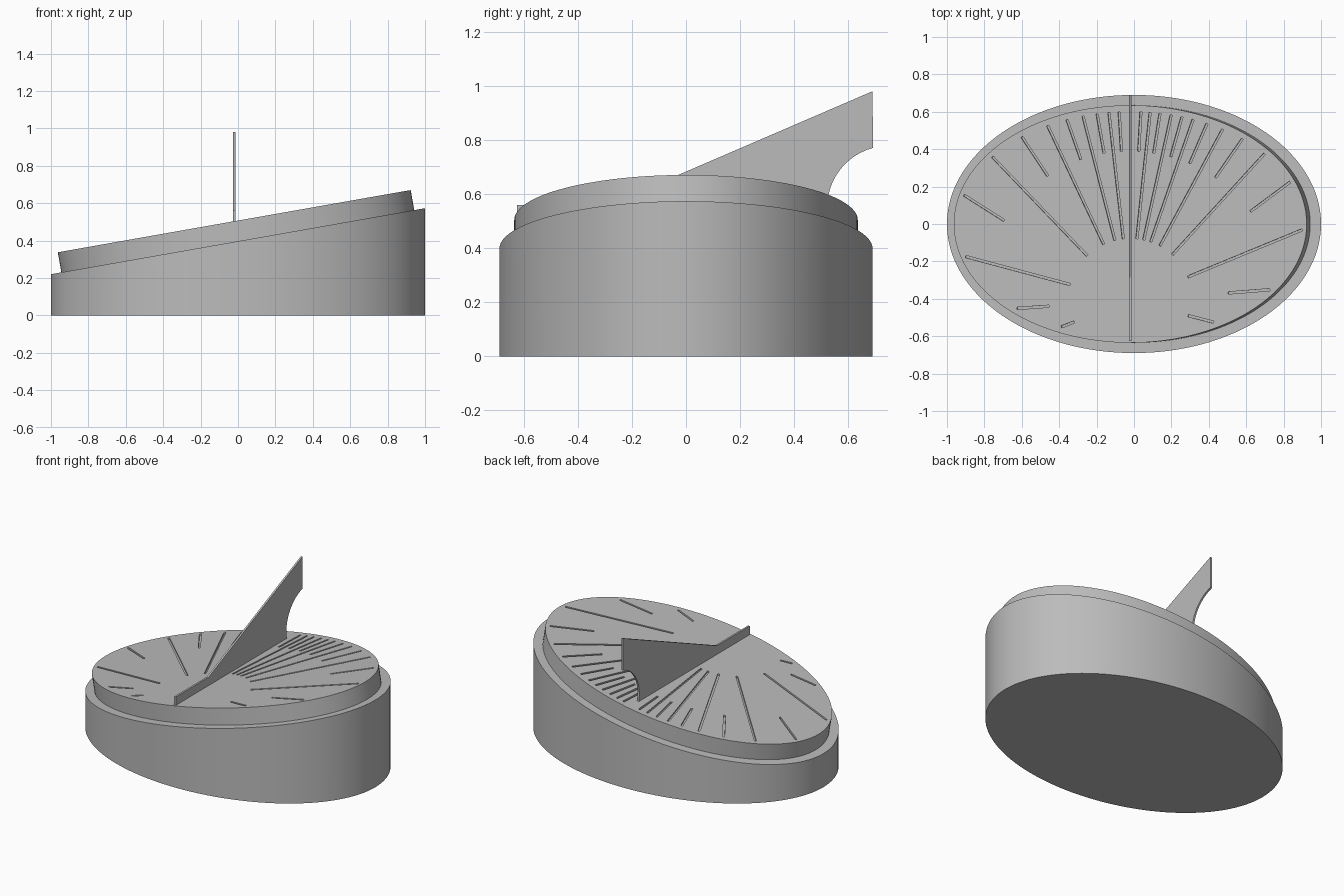
import bpy, bmesh
from math import sin, cos, tan, pi, radians, sqrt
from mathutils import Matrix, Vector

if "Cube" in bpy.data.objects:
    bpy.data.objects.remove(bpy.data.objects["Cube"])

TILT = radians(10)
SIDES = 128

stone = bpy.data.materials.new("stone grey")
stone.use_nodes = True
grey = (0.5, 0.5, 0.5, 1)
stone.diffuse_color = grey
stone.node_tree.nodes["Principled BSDF"].inputs["Base Color"].default_value = grey


def prism(bm, bottom, top):
    """Close two matching rings of points into a solid."""
    low = [bm.verts.new(p) for p in bottom]
    high = [bm.verts.new(p) for p in top]
    bm.faces.new(low[::-1])
    bm.faces.new(high)
    for i in range(len(low)):
        j = (i + 1) % len(low)
        bm.faces.new((low[i], low[j], high[j], high[i]))


def make(name, bm):
    bmesh.ops.recalc_face_normals(bm, faces=bm.faces)
    mesh = bpy.data.meshes.new(name)
    bm.to_mesh(mesh)
    bm.free()
    mesh.materials.append(stone)
    obj = bpy.data.objects.new(name, mesh)
    bpy.context.collection.objects.link(obj)
    return obj


def smooth(obj):
    bpy.ops.object.select_all(action='DESELECT')
    obj.select_set(True)
    bpy.context.view_layer.objects.active = obj
    bpy.ops.object.shade_smooth_by_angle(angle=radians(30))


def ellipse(a, b):
    turns = [2 * pi * i / SIDES for i in range(SIDES)]
    return [(a * cos(t), b * sin(t)) for t in turns]


# Oval base with a slanted top
bm = bmesh.new()
ring = ellipse(1, 0.69)
prism(bm, [(x, y, 0) for x, y in ring],
      [(x, y, 0.397 + x * tan(TILT)) for x, y in ring])
smooth(make("base", bm))

# Tilted dial plate
bm = bmesh.new()
ring = ellipse(0.958, 0.635)
prism(bm, [(x, y, -0.109) for x, y in ring], [(x, y, 0) for x, y in ring])
dial = make("dial_plate", bm)
place = Matrix.Translation((-0.02, 0, 0.504)) @ Matrix.Rotation(-TILT, 4, 'Y')

# Hour grooves: rays from one point, from an inner radius out to an oval
FOCUS = -0.41
A, B = 0.92, 0.6
hours = [22.4, 47.6, 61.7, 70.9, 77.6, 84, 96.5, 104.4, 115.3, 133.8, 165]
halves = [36.6, 55.3, 66.6, 74.3, 81, 86.8, 93.4, 100.1, 109.3, 123.5, 147.6]
rays = [(h, 0.333) for h in hours] + [(h, 0.8) for h in halves]
rays += [(-14.5, 0.32), (4.5, 0.525), (183.9, 0.436), (200.8, 0.32)]


def reach(c, s):
    """Distance along a ray from the focus to the oval."""
    p = (c / A) ** 2 + (s / B) ** 2
    q = FOCUS * s / B ** 2
    return (-q + sqrt(q * q - p * ((FOCUS / B) ** 2 - 1))) / p


bm = bmesh.new()
for angle, inner in rays:
    c, s = cos(radians(angle)), sin(radians(angle))
    outer, w = reach(c, s), 0.006
    flat = [((r * c - k * s) / cos(TILT), FOCUS + r * s + k * c)
            for r, k in ((inner, -w), (outer, -w), (outer, w), (inner, w))]
    prism(bm, [(x, y, -0.012) for x, y in flat], [(x, y, 0.02) for x, y in flat])
cutter = make("groove_cutter", bm)
cutter.hide_render = True
cut = dial.modifiers.new("grooves", 'BOOLEAN')
cut.operation = 'DIFFERENCE'
cut.solver = 'EXACT'
cut.object = cutter
bpy.context.view_layer.objects.active = dial
bpy.ops.object.modifier_apply(modifier=cut.name)
bpy.data.objects.remove(cutter)
dial.matrix_world = place
smooth(dial)

# Upright gnomon fin with a hollow back edge
profile = [(-0.625, 0.49), (-0.625, 0.56), (-0.285, 0.56), (0.69, 0.98)]
for i in range(17):
    t = radians(105 + 90 * i / 16)
    profile.append((0.75 + 0.228 * cos(t), 0.55 + 0.228 * sin(t)))
bm = bmesh.new()
prism(bm, [(-0.026, y, z) for y, z in profile], [(-0.014, y, z) for y, z in profile])
make("gnomon", bm)
